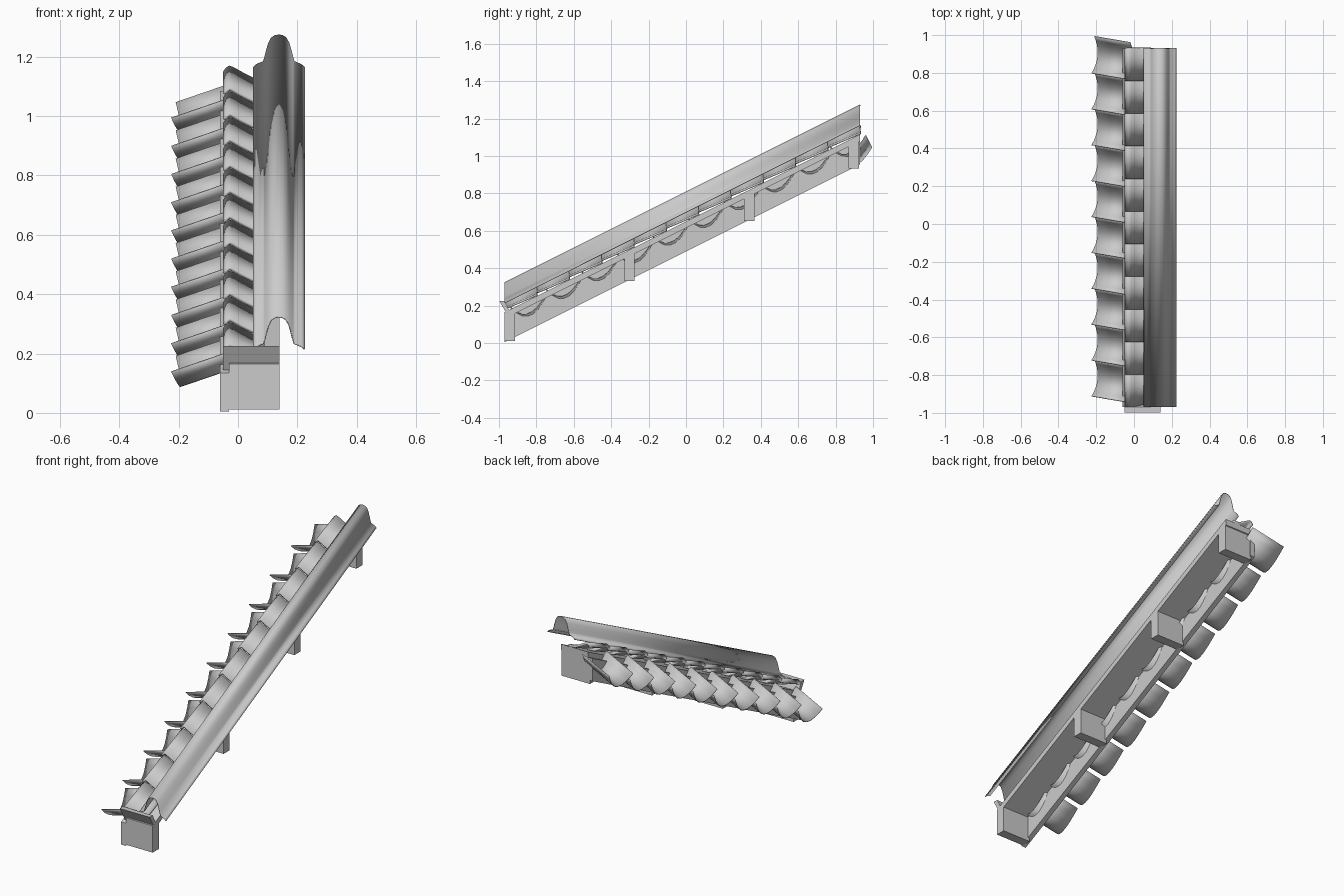
import bpy
import bmesh
import math
from mathutils import Vector

old = bpy.data.objects.get("Cube")
if old:
    bpy.data.objects.remove(old, do_unlink=True)

# One stone grey for everything
grey = bpy.data.materials.new("stone grey")
grey.use_nodes = True
colour = (0.6, 0.6, 0.6, 1)
grey.diffuse_color = colour
grey.node_tree.nodes["Principled BSDF"].inputs["Base Color"].default_value = colour

FRONT, BACK, RISE = -0.97, 0.93, 0.5
ALONG = Vector((0, 2, 1)).normalized()      # up the roof slope
NORMAL = Vector((0, -1, 2)).normalized()    # out of the roof slope


def slope_point(x, y, z):
    """z is the height the point would have at the front end of the roof."""
    return Vector((x, y, z + RISE * (y - FRONT)))


def finish(name, bm, thickness=0, smooth=True):
    bmesh.ops.recalc_face_normals(bm, faces=bm.faces) if not thickness else None
    mesh = bpy.data.meshes.new(name)
    bm.to_mesh(mesh)
    bm.free()
    mesh.materials.append(grey)
    ob = bpy.data.objects.new(name, mesh)
    bpy.context.collection.objects.link(ob)
    if thickness:
        mod = ob.modifiers.new("thickness", 'SOLIDIFY')
        mod.thickness = thickness
    if smooth:
        bpy.ops.object.select_all(action='DESELECT')
        ob.select_set(True)
        bpy.context.view_layer.objects.active = ob
        bpy.ops.object.shade_smooth_by_angle(angle=math.radians(35))
    return ob


def sheet(name, row_a, row_b, thickness):
    """Skin between two matching rows of points."""
    bm = bmesh.new()
    a = [bm.verts.new(p) for p in row_a]
    b = [bm.verts.new(p) for p in row_b]
    for i in range(len(a) - 1):
        bm.faces.new((a[i], a[i + 1], b[i + 1], b[i]))
    return finish(name, bm, thickness)


def prism(name, outline, x0, x1):
    """Closed (y, z) outline extruded across x."""
    bm = bmesh.new()
    face = bm.faces.new([bm.verts.new((x0, y, z)) for y, z in outline])
    new = bmesh.ops.extrude_face_region(bm, geom=[face])["geom"]
    bmesh.ops.translate(bm, vec=(x1 - x0, 0, 0),
                        verts=[g for g in new if isinstance(g, bmesh.types.BMVert)])
    return finish(name, bm, smooth=False)


def sloped_board(name, x0, x1, low, high, y0=FRONT, y1=BACK):
    ends = [(y0, low), (y1, low), (y1, high), (y0, high)]
    prism(name, [slope_point(0, y, z).yz for y, z in ends], x0, x1)


# Barrel cover along the inner side: half profile mirrored about its axis
axis = 0.1375
half = [(0.0875, 0.215), (0.077, 0.225), (0.053, 0.235), (0.049, 0.248),
        (0.044, 0.268), (0.036, 0.296), (0.026, 0.315), (0.013, 0.323), (0, 0.325)]
profile = [(axis - d, z) for d, z in half] + [(axis + d, z) for d, z in half[-2::-1]]
sheet("barrel_cover", [slope_point(x, FRONT, z) for x, z in profile],
      [slope_point(x, BACK, z) for x, z in profile], 0.004)

# Row of overlapping tiles, each lifted at its front edge
ridge = [(-0.05, 0.2), (-0.042, 0.212), (-0.03, 0.22), (-0.015, 0.215),
         (0.01, 0.201), (0.05, 0.18), (0.09, 0.178)]
COUNT = 11
pitch = (BACK - FRONT) / COUNT
for i in range(COUNT):
    y = FRONT + pitch * i
    sheet(f"field_tile_{i + 1}",
          [slope_point(x, y, z + 0.013) for x, z in ridge],
          [slope_point(x, y + pitch, z) for x, z in ridge], 0.012)

# Troughed side tiles hanging outward and down
droop = Vector((-0.175, 0, 0)) - NORMAL * 0.067
out = droop.normalized()
up = ALONG.cross(out).normalized()
if up.z < 0:
    up = -up
trough = [(0, 0), (0.006, -0.03), (0.018, -0.055), (0.036, -0.078), (0.06, -0.09),
          (0.09, -0.092), (0.125, -0.082), (0.16, -0.064), (0.195, -0.042)]
for i in range(10):
    lip = slope_point(-0.05, -0.94 + 0.19 * i, 0.185)
    inner = [lip - out * 0.015 + ALONG * u + up * v for u, v in trough]
    outer = [lip + droop + ALONG * u + up * v for u, v in trough]
    sheet(f"side_tile_{i + 1}", inner, outer, 0.004)

# Deck, eave strip and side board
sloped_board("roof_deck", -0.03, 0.14, 0.13, 0.165)
sloped_board("side_board", -0.06, -0.03, 0.005, 0.135)
prism("eave_strip", [(-0.998, 0.225), (-0.94, 0.125), (-0.925, 0.135), (-0.97, 0.225)],
      -0.05, 0.14)

# Cross beams under the deck
for i, y in enumerate((-0.97, -0.33, 0.31, 0.87)):
    base = RISE * (y - FRONT)
    prism(f"cross_beam_{i + 1}",
          [(y, base + 0.012), (y + 0.055, base + 0.012),
           (y + 0.055, base + 0.16), (y, base + 0.135)], -0.04, 0.14)
